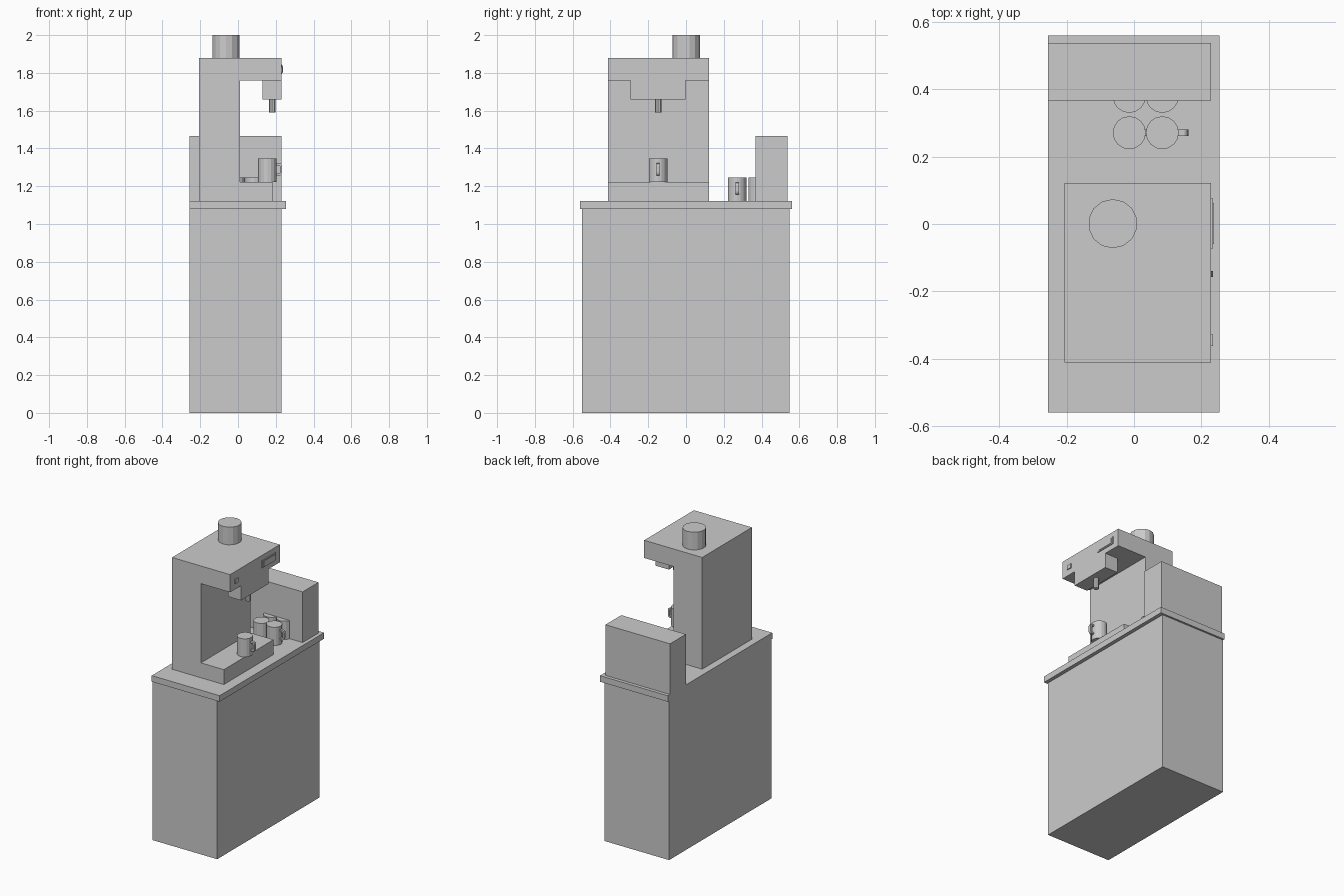
import bpy, bmesh, math

cube = bpy.data.objects.get("Cube")
if cube:
    bpy.data.objects.remove(cube, do_unlink=True)

GREY = (0.6, 0.6, 0.6, 1)
mat = bpy.data.materials.new("light grey")
mat.use_nodes = True
mat.diffuse_color = GREY
mat.node_tree.nodes["Principled BSDF"].inputs["Base Color"].default_value = GREY


def finish(name, bm):
    bmesh.ops.recalc_face_normals(bm, faces=bm.faces)
    mesh = bpy.data.meshes.new(name)
    bm.to_mesh(mesh)
    bm.free()
    mesh.materials.append(mat)
    obj = bpy.data.objects.new(name, mesh)
    bpy.context.collection.objects.link(obj)
    return obj


def extrude_profile(name, profile, y0, y1):
    """Extrude an x-z outline from y0 to y1."""
    bm = bmesh.new()
    face = bm.faces.new([bm.verts.new((x, y0, z)) for x, z in profile])
    new = bmesh.ops.extrude_face_region(bm, geom=[face])["geom"]
    verts = [v for v in new if isinstance(v, bmesh.types.BMVert)]
    bmesh.ops.translate(bm, verts=verts, vec=(0, y1 - y0, 0))
    return finish(name, bm)


def box(name, x0, x1, y0, y1, z0, z1):
    return extrude_profile(name, [(x0, z0), (x1, z0), (x1, z1), (x0, z1)], y0, y1)


def cylinder(name, x, y, z0, z1, radius, sides):
    bm = bmesh.new()
    bmesh.ops.create_cone(bm, cap_ends=True, segments=sides, radius1=radius,
                          radius2=radius, depth=z1 - z0)
    bmesh.ops.translate(bm, verts=bm.verts, vec=(x, y, (z0 + z1) / 2))
    return finish(name, bm)


def cup(name, x, y, z):
    """Solid cup with a C-shaped handle on its +x side."""
    cylinder(name, x, y, z, z + 0.124, 0.049, 16)
    outer = [(0.045, 0.1), (0.066, 0.1), (0.074, 0.095), (0.078, 0.085),
             (0.078, 0.05), (0.074, 0.04), (0.066, 0.034), (0.045, 0.034)]
    inner = [(0.045, 0.045), (0.062, 0.045), (0.067, 0.052),
             (0.067, 0.082), (0.062, 0.089), (0.045, 0.089)]
    extrude_profile(name + "_handle", [(x + a, z + b) for a, b in outer + inner],
                    y - 0.009, y + 0.009)


# Cabinet, counter and rear box
LEFT, SIDE, DECK = -0.256, 0.229, 1.121
box("cabinet", LEFT, SIDE, -0.55, 0.547, 0, 1.08)
box("countertop", LEFT, 0.254, -0.56, 0.56, 1.08, DECK)
box("rear_box", LEFT, SIDE, 0.367, 0.537, DECK, 1.465)

# Machine body: C-shaped profile of tray, column and head
TRAY = 1.222
body = [(-0.207, DECK), (0.182, DECK), (0.182, TRAY), (0.01, TRAY),
        (0.01, 1.76), (SIDE, 1.76), (SIDE, 1.88), (-0.207, 1.88)]
extrude_profile("machine_body", body, -0.412, 0.122)
box("brew_head", 0.13, SIDE, -0.295, -0.002, 1.66, 1.76)
cylinder("spout", 0.181, -0.147, 1.59, 1.66, 0.017, 8)
cylinder("bean_hopper", -0.063, 0.001, 1.88, 2.0, 0.073, 14)

# Control panel
box("button", SIDE, 0.235, -0.363, -0.328, 1.8, 1.83)
box("display_frame", SIDE, 0.234, -0.073, 0.075, 1.795, 1.845)
box("display_screen", 0.234, 0.237, -0.06, 0.062, 1.802, 1.838)

# Cups
cup("tray_cup", 0.156, -0.148, TRAY)
for row, y in enumerate((0.271, 0.379)):
    for col, x in enumerate((-0.014, 0.084)):
        cup(f"counter_cup_{row}_{col}", x, y, DECK)
